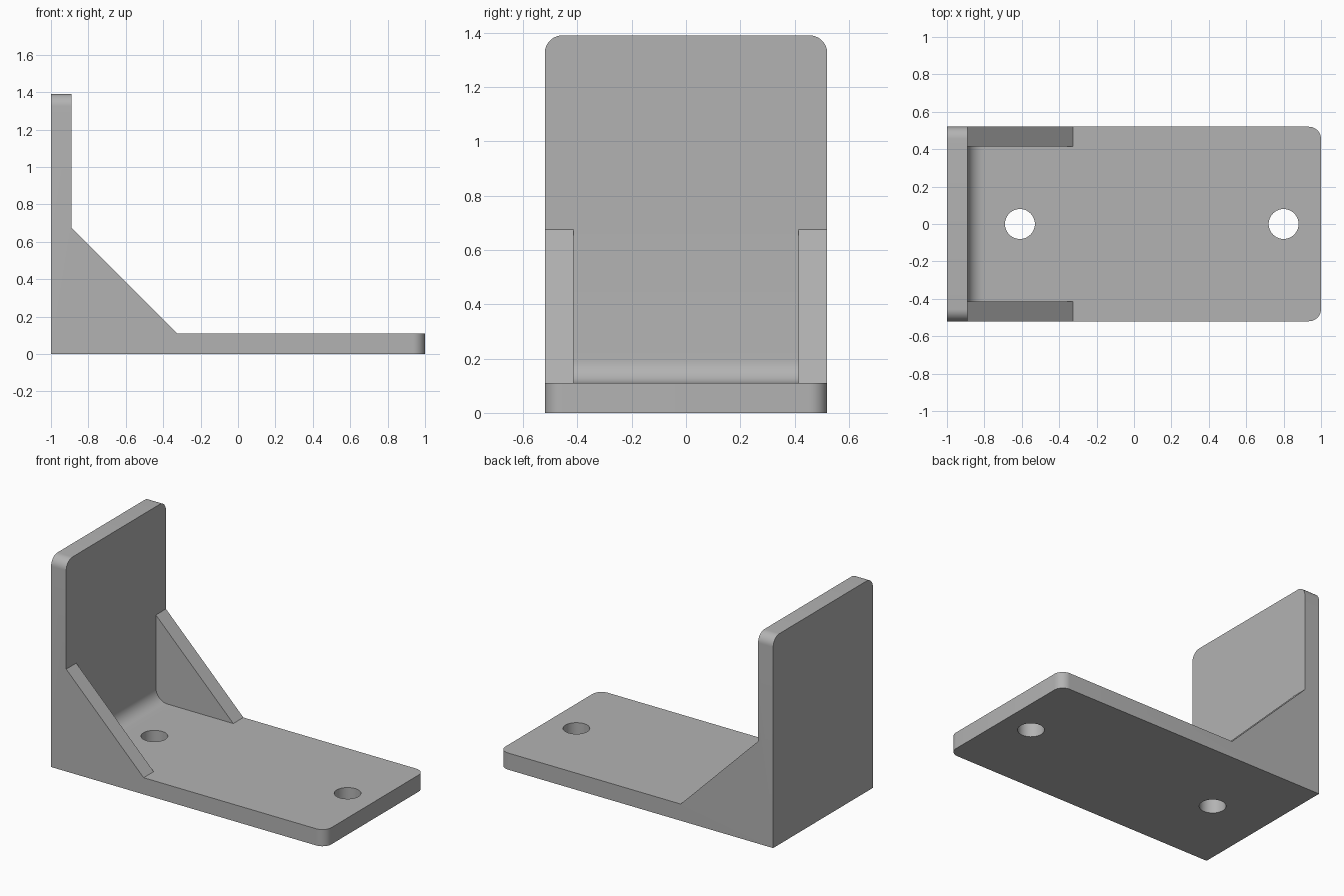
import bpy, bmesh, math
from mathutils import Matrix

if "Cube" in bpy.data.objects:
    bpy.data.objects.remove(bpy.data.objects["Cube"])

W = 0.52        # half width
T = 0.11        # plate thickness
WALL = -0.89    # inner face of the upright
TOP = 1.39
GUSSET_Z, GUSSET_X = 0.675, -0.325
R_CORNER, R_FILLET = 0.065, 0.085


def finish(bm, name):
    bmesh.ops.recalc_face_normals(bm, faces=bm.faces[:])
    mesh = bpy.data.meshes.new(name)
    bm.to_mesh(mesh)
    bm.free()
    obj = bpy.data.objects.new(name, mesh)
    bpy.context.collection.objects.link(obj)
    return obj


def prism(points, half):
    """Side profile in x, z extruded across y."""
    bm = bmesh.new()
    face = bm.faces.new([bm.verts.new((x, -half, z)) for x, z in points])
    ext = bmesh.ops.extrude_face_region(bm, geom=[face])
    verts = [v for v in ext["geom"] if isinstance(v, bmesh.types.BMVert)]
    bmesh.ops.translate(bm, verts=verts, vec=(0, 2 * half, 0))
    return bm


# Bracket body: upright, base plate and brace outline in one side profile
bm = prism([(-1, 0), (1, 0), (1, T), (GUSSET_X, T), (WALL, GUSSET_Z),
            (WALL, TOP), (-1, TOP)], W)
# Round the free end of the base and the top of the upright
corners = []
for e in bm.edges:
    a, b = e.verts[0].co, e.verts[1].co
    base_end = min(a.x, b.x) > 0.99 and abs(a.z - b.z) > 0.05
    wall_top = min(a.z, b.z) > TOP - 0.01 and abs(a.x - b.x) > 0.05
    if base_end or wall_top:
        corners.append(e)
bmesh.ops.bevel(bm, geom=corners, offset=R_CORNER, segments=10, profile=0.5,
                affect='EDGES')
bracket = finish(bm, "bracket")

# Pocket between the two braces, leaving a fillet at the inner corner
arc = [(WALL + R_FILLET * (1 - math.cos(t)), T + R_FILLET * (1 - math.sin(t)))
       for t in (math.pi / 2 * i / 10 for i in range(11))]
pocket = finish(prism(arc + [(GUSSET_X, T), (GUSSET_X, GUSSET_Z), (WALL, GUSSET_Z)],
                      0.415), "pocket_cutter")

# Two screw holes through the base
bm = bmesh.new()
for x in (-0.61, 0.80):
    bmesh.ops.create_cone(bm, cap_ends=True, segments=48, radius1=0.08, radius2=0.08,
                          depth=0.4, matrix=Matrix.Translation((x, 0, 0.05)))
holes = finish(bm, "hole_cutter")

bpy.context.view_layer.objects.active = bracket
bracket.select_set(True)
for cutter in (pocket, holes):
    mod = bracket.modifiers.new("cut", 'BOOLEAN')
    mod.operation = 'DIFFERENCE'
    mod.solver = 'EXACT'
    mod.object = cutter
    bpy.ops.object.modifier_apply(modifier=mod.name)
    bpy.data.objects.remove(cutter)

grey = bpy.data.materials.new("grey")
grey.diffuse_color = (0.45, 0.45, 0.45, 1)
grey.use_nodes = True
grey.node_tree.nodes["Principled BSDF"].inputs["Base Color"].default_value = grey.diffuse_color
bracket.data.materials.clear()
bracket.data.materials.append(grey)
bpy.ops.object.shade_smooth_by_angle(angle=math.radians(30))
